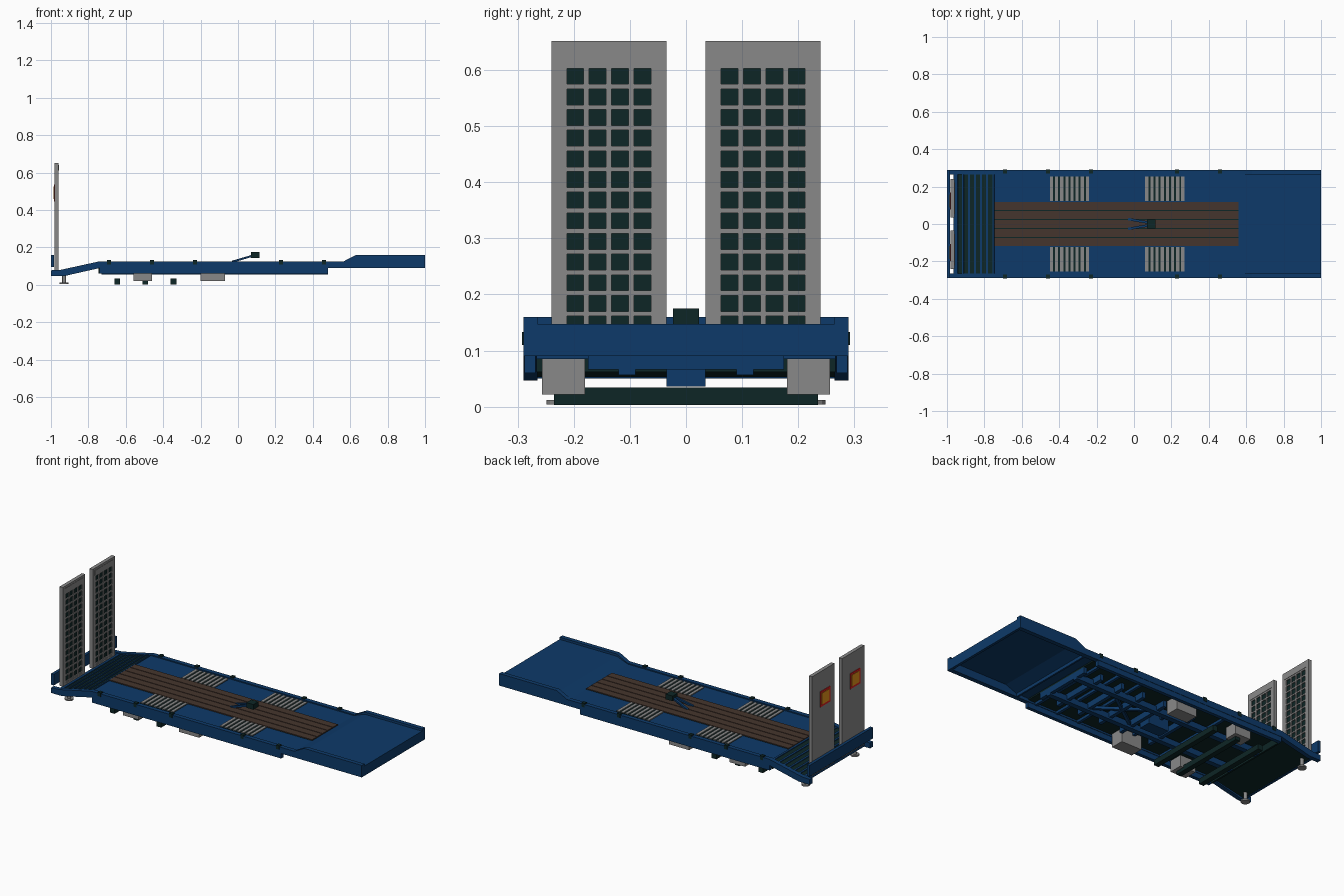
import bpy
import bmesh
import math
from mathutils import Vector

if "Cube" in bpy.data.objects:
    bpy.data.objects.remove(bpy.data.objects["Cube"], do_unlink=True)


def material(name, rgb):
    m = bpy.data.materials.new(name)
    m.use_nodes = True
    m.diffuse_color = (*rgb, 1)
    bsdf = m.node_tree.nodes["Principled BSDF"]
    bsdf.inputs["Base Color"].default_value = (*rgb, 1)
    bsdf.inputs["Roughness"].default_value = 0.7
    return m


BLUE = material("deep blue paint", (0.004, 0.042, 0.142))
DARK = material("dark teal steel", (0.004, 0.019, 0.019))
GREY = material("grey metal", (0.25, 0.25, 0.25))
WOOD = material("brown planks", (0.06, 0.036, 0.026))
RED = material("sign red", (0.7, 0.015, 0.015))
ORANGE = material("sign orange", (0.8, 0.3, 0.01))


def finish(name, bm, mat):
    bmesh.ops.recalc_face_normals(bm, faces=bm.faces)
    me = bpy.data.meshes.new(name)
    bm.to_mesh(me)
    bm.free()
    me.materials.append(mat)
    ob = bpy.data.objects.new(name, me)
    bpy.context.collection.objects.link(ob)
    return ob


def add_box(bm, xs, ys, zs):
    verts = bmesh.ops.create_cube(bm, size=1)["verts"]
    for v in verts:
        v.co = Vector([(r[0] + r[1]) / 2 + c * (r[1] - r[0])
                       for r, c in zip((xs, ys, zs), v.co)])


def boxes(name, mat, items):
    bm = bmesh.new()
    for item in items:
        add_box(bm, *item)
    return finish(name, bm, mat)


def box(name, mat, xs, ys, zs):
    return boxes(name, mat, [(xs, ys, zs)])


def extrude(name, mat, profile, y0, y1):
    """Side profile in x and z, extruded along y."""
    bm = bmesh.new()
    face = bm.faces.new([bm.verts.new((x, y0, z)) for x, z in profile])
    new = bmesh.ops.extrude_face_region(bm, geom=[face])["geom"]
    for v in new:
        if isinstance(v, bmesh.types.BMVert):
            v.co.y = y1
    return finish(name, bm, mat)


def beam(name, mat, a, b, w, h):
    """Square beam between two points."""
    a, b = Vector(a), Vector(b)
    d = b - a
    bm = bmesh.new()
    add_box(bm, (0, d.length), (-w / 2, w / 2), (-h / 2, h / 2))
    ob = finish(name, bm, mat)
    ob.location = a
    ob.rotation_euler = (0, -math.atan2(d.z, d.xy.length), math.atan2(d.y, d.x))
    return ob


def sided(s, a, b):
    return (a, b) if s > 0 else (-b, -a)


SIDES = (("left_side", -1), ("right_side", 1))

# Deck sheet with raised front platform
top = [(-0.745, 0.12), (0.56, 0.12), (0.63, 0.147), (1, 0.147)]
extrude("deck", BLUE, top + [(x, z - 0.012) for x, z in reversed(top)], -0.266, 0.266)
box("platform_front_plate", BLUE, (0.985, 1), (-0.266, 0.266), (0.09, 0.147))
box("platform_rear_plate", BLUE, (0.55, 0.56), (-0.266, 0.266), (0.09, 0.112))
box("deck_underside", DARK, (-0.745, 0.48), (-0.266, 0.266), (0.1, 0.109))

# Rear loading slope with cross ribs
lo, hi = (-0.955, 0.07), (-0.745, 0.12)
extrude("rear_slope", DARK, [lo, hi, (hi[0], 0.095), (lo[0], 0.052)], -0.266, 0.266)
for i in range(7):
    t = i / 6
    x = lo[0] + 0.008 + t * 0.195
    z = lo[1] + (x - lo[0]) * (hi[1] - lo[1]) / (hi[0] - lo[0])
    beam("slope_rib", BLUE, (x - 0.005, 0, z), (x + 0.005, 0, z + 0.002), 0.53, 0.008)
box("slope_cross_plate", DARK, (-0.745, -0.735), (-0.266, 0.266), (0.062, 0.11))

# Side rails, skirts, pegs, boxes and feet
rail = [(-1, 0.047), (-1, 0.078), (-0.95, 0.08), (-0.74, 0.126), (0.565, 0.126),
        (0.63, 0.16), (1, 0.16), (1, 0.09), (-0.74, 0.09), (-0.93, 0.047)]
for side, s in SIDES:
    y0, y1 = sided(s, 0.265, 0.29)
    extrude("side_rail_" + side, BLUE, rail, y0, y1)
    box("side_skirt_" + side, BLUE, (-0.74, 0.48), sided(s, 0.268, 0.288), (0.06, 0.09))
    boxes("rail_pegs_" + side, DARK,
          [((x - 0.01, x + 0.01), sided(s, 0.27, 0.292), (0.11, 0.133))
           for x in (-0.69, -0.46, -0.23, 0.23, 0.46)])
    box("rear_tool_box_" + side, GREY, (-0.56, -0.46), sided(s, 0.18, 0.257), (0.022, 0.088))
    box("middle_tool_box_" + side, GREY, (-0.2, -0.07), sided(s, 0.18, 0.257), (0.022, 0.1))
    # Support foot: disc and post
    bm = bmesh.new()
    for r, za, zb in ((0.024, 0.004, 0.012), (0.01, 0.012, 0.062)):
        vs = bmesh.ops.create_cone(bm, cap_ends=True, segments=16, radius1=r,
                                   radius2=r, depth=zb - za)["verts"]
        bmesh.ops.translate(bm, verts=vs, vec=(-0.93, s * 0.225, (za + zb) / 2))
    finish("support_foot_" + side, bm, GREY)
    # Slatted wheel panels
    for n, x0 in (("rear", -0.45), ("front", 0.06)):
        tag = n + "_" + side
        box("wheel_panel_" + tag, DARK, (x0, x0 + 0.21), sided(s, 0.122, 0.253), (0.115, 0.122))
        boxes("wheel_slats_" + tag, GREY,
              [((x0 + i * 0.0275, x0 + i * 0.0275 + 0.017), sided(s, 0.122, 0.253),
                (0.118, 0.126)) for i in range(8)])

# Wooden floor planks
box("plank_gap_base", DARK, (-0.745, 0.56), (-0.118, 0.118), (0.118, 0.122))
boxes("floor_planks", WOOD,
      [((-0.745, 0.56), (-0.12 + i * 0.048 + 0.002, -0.072 + i * 0.048 - 0.002),
        (0.119, 0.126)) for i in range(5)])

# Neck rest: block on a forked pair of arms
box("rest_block", DARK, (0.07, 0.115), (-0.023, 0.023), (0.145, 0.175))
for side, s in SIDES:
    beam("rest_arm_" + side, BLUE, (-0.03, s * 0.026, 0.124), (0.085, s * 0.006, 0.158), 0.013, 0.01)

# Rear bumper
box("rear_bumper", BLUE, (-1, -0.983), (-0.29, 0.29), (0.095, 0.16))
box("rear_lower_bar", BLUE, (-0.965, -0.953), (-0.266, 0.266), (0.05, 0.075))

# Upright loading ramps with grid face and back sign
for side, s in SIDES:
    ya, yb = sided(s, 0.035, 0.24)
    c = (ya + yb) / 2
    face = (-0.978, -0.96)
    za, zb, gtop = 0.075, 0.652, 0.603
    pitch_y, pitch_z = 0.04, 0.0368
    box("ramp_back_" + side, GREY, (-0.981, -0.977), (ya, yb), (za, zb))
    box("ramp_grid_floor_" + side, DARK, (-0.977, -0.965), (c - 0.08, c + 0.08), (za + 0.005, gtop + 0.005))
    bars = [(face, (ya, c - 0.075), (za, zb)), (face, (c + 0.075, yb), (za, zb)),
            (face, (c - 0.075, c + 0.075), (gtop, zb)),
            (face, (c - 0.075, c + 0.075), (za, 0.085))]
    bars += [(face, (c + k * pitch_y - 0.005, c + k * pitch_y + 0.005), (za, gtop))
             for k in (-1, 0, 1)]
    bars += [(face, (c - 0.075, c + 0.075), (gtop - k * pitch_z, gtop - k * pitch_z + 0.0085))
             for k in range(1, 15)]
    boxes("ramp_frame_" + side, GREY, bars)
    box("ramp_top_panel_" + side, GREY, (-0.961, -0.958), (c - 0.085, c + 0.085), (0.612, 0.64))
    m = c - 0.015
    box("sign_border_" + side, RED, (-0.984, -0.98), (m - 0.046, m + 0.046), (0.447, 0.537))
    box("sign_center_" + side, ORANGE, (-0.986, -0.983), (m - 0.034, m + 0.034), (0.459, 0.525))

# Axle bars
boxes("axle_bars", DARK, [((x - 0.015, x + 0.015), (-0.235, 0.235), (0.003, 0.034))
                          for x in (-0.645, -0.495, -0.345)])

# Under frame: long beams, cross beams, diagonal braces and center block
boxes("long_beams", BLUE, [((-0.73, 0.48), (y - 0.015, y + 0.015), (0.056, 0.09))
                           for y in (-0.105, 0.105)])
boxes("cross_beams", BLUE, [((x - 0.01, x + 0.01), (-0.175, 0.175), (0.066, 0.1))
                            for x in (-0.25, -0.06, 0.08, 0.22, 0.36, 0.47)])
boxes("outrigger_beams", BLUE, [((x - 0.008, x + 0.008), (-0.266, 0.266), (0.085, 0.1))
                                for x in (-0.4, -0.15, 0.15, 0.29, 0.43)])
box("center_block", BLUE, (-0.2, -0.07), (-0.035, 0.035), (0.036, 0.1))
for side, s in SIDES:
    beam("diagonal_brace_" + side, BLUE, (-0.06, s * 0.1, 0.078), (0.22, s * -0.1, 0.078), 0.016, 0.016)
